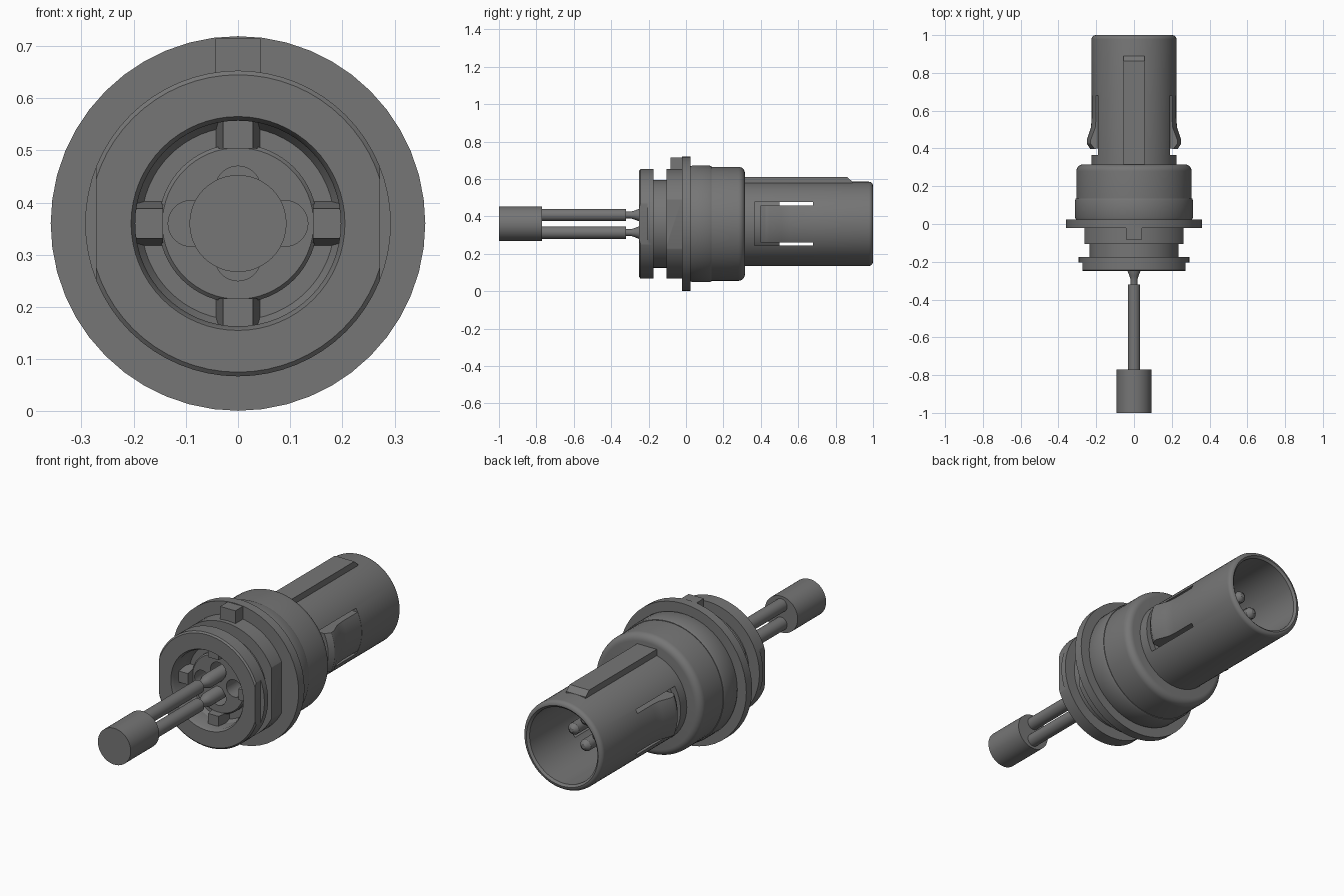
import bpy, bmesh, math
from mathutils import Vector

if "Cube" in bpy.data.objects:
    bpy.data.objects.remove(bpy.data.objects["Cube"])

CZ = 0.36  # height of the connector axis

# dark plastic used on every part
plastic = bpy.data.materials.new('dark_plastic')
plastic.diffuse_color = (.18, .18, .18, 1)
plastic.use_nodes = True
plastic.node_tree.nodes["Principled BSDF"].inputs["Base Color"].default_value = plastic.diffuse_color


def finish(name, bm):
    bmesh.ops.remove_doubles(bm, verts=bm.verts, dist=1e-5)
    bmesh.ops.recalc_face_normals(bm, faces=bm.faces)
    me = bpy.data.meshes.new(name)
    bm.to_mesh(me)
    bm.free()
    me.materials.append(plastic)
    ob = bpy.data.objects.new(name, me)
    bpy.context.collection.objects.link(ob)
    smooth(ob)
    return ob


def smooth(ob):
    bpy.ops.object.select_all(action='DESELECT')
    ob.select_set(True)
    bpy.context.view_layer.objects.active = ob
    bpy.ops.object.shade_smooth_by_angle(angle=math.radians(30))


def lathe(name, profile, x=0, z=0, seg=64, closed=False):
    """Spin (radius, y) points about the y axis, offset by x, z from the connector axis."""
    bm = bmesh.new()
    rings = []
    for i in range(seg):
        a = 2 * math.pi * i / seg
        rings.append([bm.verts.new((x + r * math.sin(a), y, CZ + z + r * math.cos(a)))
                      for r, y in profile])
    n = len(profile)
    for i in range(seg):
        a, b = rings[i], rings[(i + 1) % seg]
        for j in range(n if closed else n - 1):
            k = (j + 1) % n
            if profile[j][0] == 0 and profile[k][0] == 0:
                continue
            bm.faces.new((a[j], a[k], b[k], b[j]))
    return finish(name, bm)


def rod(name, r, y0, y1, x=0, z=0, seg=32, bevel=0.0):
    return lathe(name, [(0, y0), (r, y0), (r, y1 - bevel), (r - bevel * .4, y1 - bevel * .4),
                        (r - bevel, y1), (0, y1)], x, z, seg)


def box(name, lo, hi, taper=(1, 1)):
    """Box with z measured from the axis; its -y end is scaled by taper (x, z)."""
    bm = bmesh.new()
    bmesh.ops.create_cube(bm, size=1)
    lo, hi = Vector(lo), Vector(hi)
    for v in bm.verts:
        if v.co.y < 0:
            v.co.x *= taper[0]
            v.co.z *= taper[1]
        v.co = (lo + hi) / 2 + v.co * (hi - lo) + Vector((0, 0, CZ))
    return finish(name, bm)


def boolean(ob, cutters, op='DIFFERENCE'):
    bpy.context.view_layer.objects.active = ob
    for c in cutters:
        c.hide_render = True
        m = ob.modifiers.new('cut', 'BOOLEAN')
        m.operation, m.object, m.solver = op, c, 'EXACT'
        bpy.ops.object.modifier_apply(modifier=m.name)
        bpy.data.objects.remove(c)
    smooth(ob)


def arc(r_out, y_end, r, steps):
    """Quarter-round profile corner."""
    return [(r_out - r + r * math.cos(t * math.pi / 2 / steps),
             y_end - r + r * math.sin(t * math.pi / 2 / steps)) for t in range(steps + 1)]


# rear threaded shell: end collar, groove, second collar, open recess at the back
shell = lathe('rear_shell', [
    (.205, -.25), (.285, -.25), (.293, -.243), (.293, -.175), (.235, -.175),
    (.235, -.105), (.293, -.105), (.293, -.02), (.15, -.02), (.15, -.13), (.185, -.13),
    (.197, -.15), (.197, -.235)], closed=True)
cuts = []
for s in (-1, 1):
    for near, y0, y1 in ((.272, -.3, -.205), (.262, -.12, -.022)):
        xs = sorted((s * near, s * .4))
        cuts.append(box('flat_cutter', (xs[0], y0, -.4), (xs[1], y1, .4)))
boolean(shell, cuts)

# orientation key on top of the second collar
box('key_tab', (-.043, -.083, .27), (.043, -.01, .355))

# four tapered ribs bridging the rear recess
for i, (dx, dz) in enumerate(((1, 0), (-1, 0), (0, 1), (0, -1))):
    c = Vector((dx, 0, dz)) * .174
    h = Vector((.03 if dx else .044, 0, .03 if dz else .044))
    box(f'recess_rib_{i}', (c.x - h.x, -.2, c.z - h.z), (c.x + h.x, -.12, c.z + h.z),
        (1 if dx else .65, 1 if dz else .65))

# panel flange, seal ring and rounded front sleeve
lathe('panel_flange', [(0, -.022), (.359, -.022), (.359, .025), (0, .025)], seg=48)
lathe('seal_ring', [(0, .02), (.306, .02), (.312, .035), (.312, .125), (.308, .135), (0, .135)])
lathe('front_sleeve', [(0, .12), (.305, .12)] + arc(.305, .315, .035, 6) + [(0, .315)])

# hollow barrel with rounded rim and side windows
barrel = lathe('barrel', [(.192, .29), (.225, .29)] + arc(.225, 1, .022, 5) + [(.192, .99)],
               closed=True)
boolean(barrel, [box('window_cutter', (-.4, .365, -.117), (.4, .68, .117))])

# pair of spring latches filling the windows, cut from one bulged ring
latch = lathe('side_latches', [
    (.193, .40), (.232, .398), (.25, .425), (.25, .445), (.228, .51), (.224, .56),
    (.224, .69), (.193, .69)], closed=True)
boolean(latch, [box('latch_keep', (-.5, .3, -.099), (.5, .8, .099))], 'INTERSECT')

# guide rib along the top of the barrel
bm = bmesh.new()
prof = [(.30, .19), (.89, .205), (.89, .225), (.862, .25), (.30, .25)]
sides = [[bm.verts.new((x, y, CZ + z)) for y, z in prof] for x in (-.055, .055)]
bm.faces.new(sides[0])
bm.faces.new(sides[1])
for i in range(5):
    j = (i + 1) % 5
    bm.faces.new((sides[0][i], sides[0][j], sides[1][j], sides[1][i]))
finish('guide_rib', bm)

# insulating insert with four contact holes at the rear
insert = lathe('insulator', [(0, -.16), (.145, -.16), (.152, -.153), (.152, .1), (.19, .1),
                             (.19, .5), (0, .5)])
holes = ((.09, 0), (-.09, 0), (0, .066), (0, -.066))
boolean(insert, [rod('hole_cutter', .044, -.3, .0, x, z) for x, z in holes])

# contact pins
for i, (x, z) in enumerate(((.068, 0), (-.068, 0), (0, .066), (0, -.066))):
    rod(f'pin_{i}', .03, .48, .83, x, z, 24, .02)

# two wires with stripped ends running into the contact cups
for i, z in enumerate((.047, -.047)):
    rod(f'wire_{i}', .033, -.8, -.32, 0, z)
    lathe(f'wire_contact_{i}', [(0, -.33), (.018, -.33), (.018, -.295), (.024, -.275),
                                (.034, -.25), (.034, .01), (0, .01)], 0, z, 32)

# cable jacket end
rod('cable_jacket', .093, -1, -.77, seg=48)
